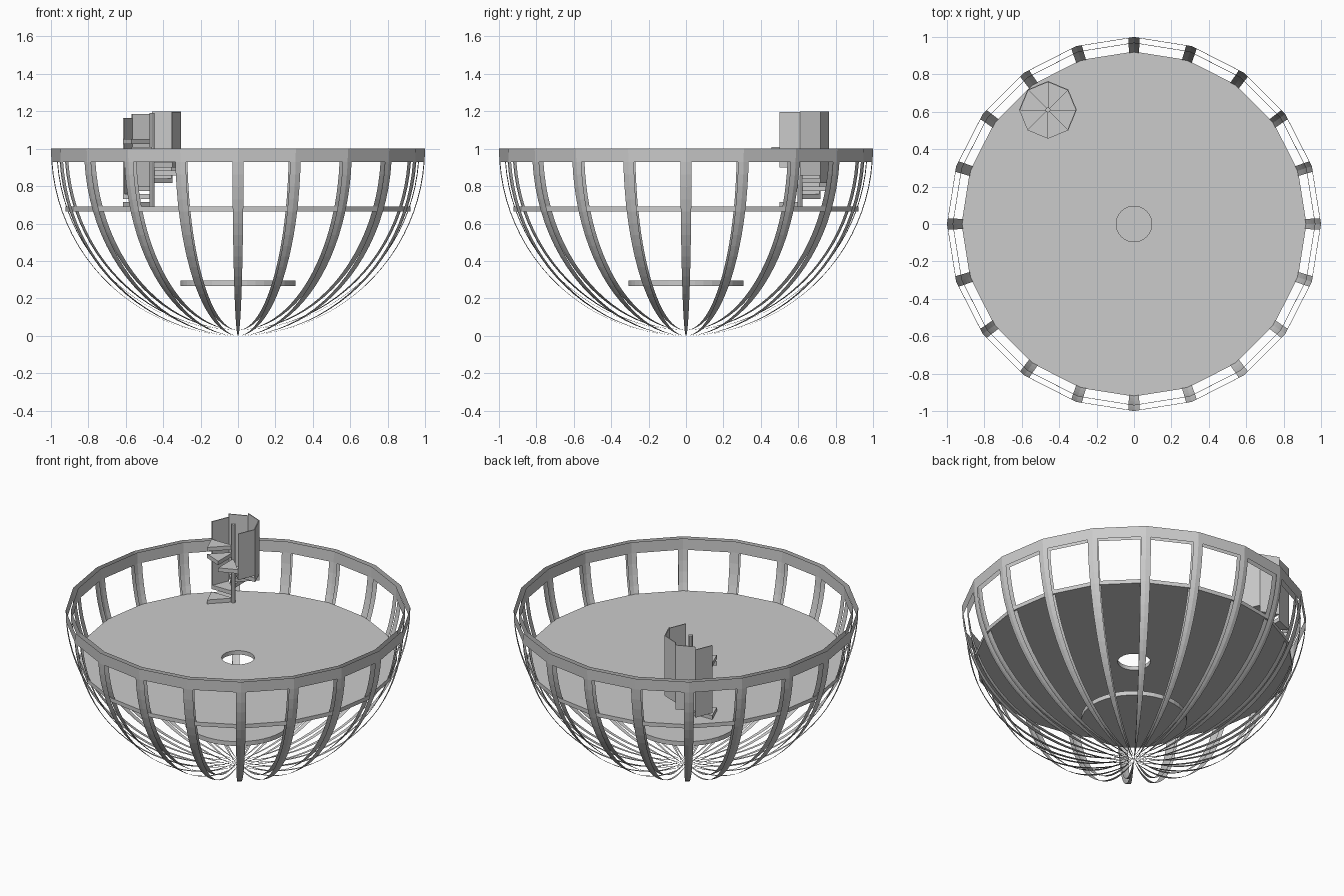
import bpy, bmesh
from math import sin, cos, pi, asin, radians, sqrt
from mathutils import Vector

if "Cube" in bpy.data.objects:
    bpy.data.objects.remove(bpy.data.objects["Cube"])

SIDES = 20        # ribs around the bowl
RIM_DROP = 0.07   # height of the rim band


def make_object(name, verts, faces):
    mesh = bpy.data.meshes.new(name)
    bm = bmesh.new()
    vs = [bm.verts.new(v) for v in verts]
    for f in faces:
        bm.faces.new([vs[i] for i in f])
    bmesh.ops.remove_doubles(bm, verts=bm.verts, dist=1e-5)
    bmesh.ops.recalc_face_normals(bm, faces=bm.faces)
    bm.to_mesh(mesh)
    bm.free()
    obj = bpy.data.objects.new(name, mesh)
    bpy.context.collection.objects.link(obj)
    return obj


def polar(r, a, z):
    return Vector((r * cos(a), r * sin(a), z))


def prism(name, outline, z0, z1, centre=(0, 0)):
    n = len(outline)
    pts = [(x + centre[0], y + centre[1]) for x, y in outline]
    verts = [(x, y, z0) for x, y in pts] + [(x, y, z1) for x, y in pts]
    faces = [tuple(range(n)), tuple(range(n, 2 * n))]
    faces += [(i, (i + 1) % n, n + (i + 1) % n, n + i) for i in range(n)]
    return make_object(name, verts, faces)


def ngon(r, n):
    return [(r * cos(2 * pi * i / n), r * sin(2 * pi * i / n)) for i in range(n)]


# Bowl shell: thin rim band and folded ribs tapering to the bottom pole
def shell(label, radius):
    step = 2 * pi / SIDES
    low = sqrt(radius ** 2 - RIM_DROP ** 2)
    verts, faces = [], []
    for i in range(SIDES):
        a, b = i * step, (i + 1) * step
        k = len(verts)
        verts += [polar(radius, a, 1), polar(radius, b, 1),
                  polar(low, b, 1 - RIM_DROP), polar(low, a, 1 - RIM_DROP)]
        faces.append((k, k + 1, k + 2, k + 3))
    make_object(label + "_rim", verts, faces)

    verts, faces = [], []
    rows = 22
    start = asin(RIM_DROP / radius)
    for i in range(SIDES):
        a = i * step
        base = len(verts)
        for j in range(rows):
            t = start + (pi / 2 - start) * j / rows
            r, z = radius * cos(t), 1 - radius * sin(t)
            mid = polar(r, a, z)
            left = (polar(r, a - step, z) - mid).normalized() * 0.03 * r
            right = (polar(r, a + step, z) - mid).normalized() * 0.03 * r
            verts += [mid + left, mid, mid + right]
        for j in range(rows - 1):
            p = base + 3 * j
            faces += [(p, p + 1, p + 4, p + 3), (p + 1, p + 2, p + 5, p + 4)]
        verts.append(Vector((0, 0, 1 - radius)))
        tip, p = len(verts) - 1, base + 3 * (rows - 1)
        faces += [(p, p + 1, tip), (p + 1, p + 2, tip)]
    make_object(label + "_ribs", verts, faces)


shell("outer", 1.0)
shell("inner", 0.97)

# Upper floor: twenty-sided slab with a round opening
N = 40
verts, faces = [], []
for i in range(N):
    a = 2 * pi * i / N
    r = 0.922 if i % 2 == 0 else 0.922 * cos(pi / SIDES)
    verts += [polar(0.095, a, 0.665), polar(r, a, 0.665),
              polar(r, a, 0.69), polar(0.095, a, 0.69)]
for i in range(N):
    p, q = 4 * i, 4 * ((i + 1) % N)
    for e in range(4):
        f = (e + 1) % 4
        faces.append((p + e, p + f, q + f, q + e))
make_object("upper_floor", verts, faces)

# Lower floor: small round slab
prism("lower_floor", ngon(0.307, 40), 0.267, 0.295)

# Spiral stair: wedge treads climbing clockwise around a thin post
CENTRE = (-0.46, 0.61)
R = 0.154
prism("stair_post", ngon(0.014, 8), 0.69, 1.19, CENTRE)
for k in range(9):
    a0 = radians(180 - 45 * k)
    a1 = a0 + radians(45)
    wedge = [(0, 0), (R * cos(a0), R * sin(a0)), (R * cos(a1), R * sin(a1))]
    z = 0.69 + 0.042 * k
    prism("stair_tread", wedge, z, z + 0.025, CENTRE)

# Stair guard panels on the middle steps
for k, top in zip(range(1, 6), (1.165, 1.185, 1.2, 1.2, 1.195)):
    a0 = radians(180 - 45 * k)
    a1 = a0 + radians(45)
    z = 0.69 + 0.042 * k
    strip = [(r * cos(a), r * sin(a)) for r, a in
             ((R, a0), (R, a1), (R - 0.006, a1), (R - 0.006, a0))]
    prism("stair_guard", strip, z, top, CENTRE)
